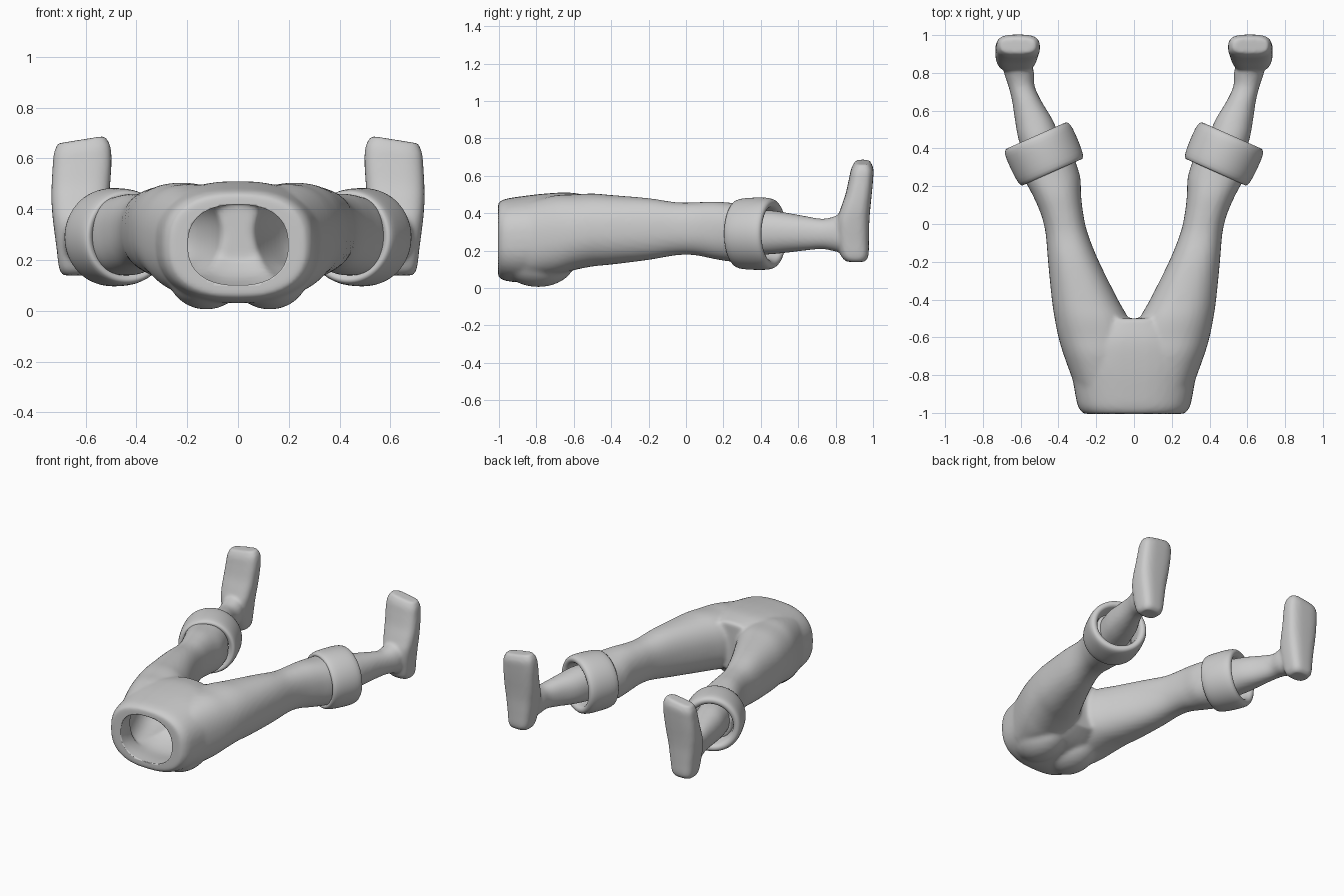
import bpy, bmesh, math
from mathutils import Matrix, Vector

if "Cube" in bpy.data.objects:
    bpy.data.objects.remove(bpy.data.objects["Cube"])

cloth = bpy.data.materials.new("light grey")
cloth.diffuse_color = (0.6, 0.6, 0.6, 1)
cloth.use_nodes = True
cloth.node_tree.nodes["Principled BSDF"].inputs["Base Color"].default_value = cloth.diffuse_color
SIDES = 40


def spline(keys, steps=4):
    """Smoothly fill in rings between the key rings."""
    out = []
    for i in range(len(keys) - 1):
        a, b, c, d = (keys[max(0, min(len(keys) - 1, j))] for j in range(i - 1, i + 3))
        for s in range(steps):
            t = s / steps
            out.append([q + 0.5 * t * (r - p + t * (2 * p - 5 * q + 4 * r - w + t * (3 * (q - r) + w - p)))
                        for p, q, r, w in zip(a, b, c, d)])
    return out + [list(keys[-1])]


def loft(bm, keys, axis, power, side=1):
    """Closed tube; each key is (position, x0, x1, low, high) along y or z."""
    rings = []
    for t, x0, x1, lo, hi in spline(keys):
        ring = []
        for k in range(SIDES):
            c, s = math.cos(math.tau * k / SIDES), math.sin(math.tau * k / SIDES)
            x = (x0 + x1) / 2 + (x1 - x0) / 2 * math.copysign(abs(c) ** (2 / power), c)
            v = (lo + hi) / 2 + (hi - lo) / 2 * math.copysign(abs(s) ** (2 / power), s)
            ring.append(bm.verts.new((side * x, t, v) if axis == "y" else (side * x, v, t)))
        rings.append(ring)
    faces = [bm.faces.new(rings[0]), bm.faces.new(rings[-1][::-1])]
    for a, b in zip(rings, rings[1:]):
        for k in range(SIDES):
            n = (k + 1) % SIDES
            faces.append(bm.faces.new((a[n], a[k], b[k], b[n])))
    bmesh.ops.recalc_face_normals(bm, faces=faces)


def ball(bm, centre, radii):
    bmesh.ops.create_uvsphere(bm, u_segments=24, v_segments=16, radius=1,
                              matrix=Matrix.Translation(centre) @ Matrix.Diagonal((*radii, 1)))


def make(name, bm, voxel=0, smooth=0):
    mesh = bpy.data.meshes.new(name)
    bm.to_mesh(mesh)
    bm.free()
    ob = bpy.data.objects.new(name, mesh)
    bpy.context.collection.objects.link(ob)
    mesh.materials.append(cloth)
    mesh.polygons.foreach_set("use_smooth", [True] * len(mesh.polygons))
    if voxel:
        fuse = ob.modifiers.new("fuse", "REMESH")
        fuse.mode, fuse.voxel_size, fuse.use_smooth_shade = "VOXEL", voxel, True
        soft = ob.modifiers.new("soften", "SMOOTH")
        soft.factor, soft.iterations = 0.5, smooth
    return ob


# Trousers: hips, two legs and the seat fused into one skin
bm = bmesh.new()
loft(bm, [(-1.005, -.265, .265, .06, .455), (-.97, -.295, .295, .04, .475),
          (-.88, -.315, .315, .03, .49), (-.75, -.33, .33, .05, .505),
          (-.62, -.29, .29, .09, .51), (-.50, -.18, .18, .16, .49)], "y", 2.5)
for side in (1, -1):
    loft(bm, [(-.85, .02, .315, .06, .46), (-.70, .0, .37, .07, .495), (-.60, .0, .40, .095, .50),
              (-.50, .03, .42, .115, .505), (-.40, .085, .435, .125, .497), (-.20, .185, .455, .15, .48),
              (-.05, .245, .468, .175, .458), (.05, .268, .492, .175, .458), (.15, .28, .535, .155, .462),
              (.25, .285, .585, .14, .455), (.36, .32, .60, .14, .45)], "y", 2.3, side)
    ball(bm, (side * .125, -.79, .15), (.155, .20, .145))
trousers = make("trousers", bm, .013, 6)

# Hollow behind the waist opening, running into both legs
bm = bmesh.new()
loft(bm, [(-1.1, -.2, .2, .10, .42), (-.95, -.2, .2, .10, .42), (-.8, -.23, .23, .09, .44),
          (-.66, -.2, .2, .13, .44), (-.58, -.12, .12, .2, .42)], "y", 2.4)
for side in (1, -1):
    loft(bm, [(-.85, .03, .25, .12, .42), (-.65, .05, .32, .14, .45), (-.5, .09, .36, .17, .45),
              (-.35, .16, .38, .19, .43), (-.25, .24, .37, .24, .38)], "y", 2.2, side)
hollow = make("waist_hollow", bm, .015, 4)
hollow.hide_render = True
hollow.hide_viewport = True
cut = trousers.modifiers.new("waist opening", "BOOLEAN")
cut.operation, cut.object, cut.solver = "DIFFERENCE", hollow, "EXACT"

# Turned-up cuffs: a thick rounded band spun around each leg
band = [(.125, .03), (.155, -.005), (.176, -.01), (.188, .01), (.193, .06), (.195, .14),
        (.192, .185), (.18, .205), (.16, .208), (.143, .198), (.136, .17), (.132, .10)]
for side, label in ((1, "right"), (-1, "left")):
    bm = bmesh.new()
    place = (Matrix.Translation((side * .435, .28, .29)) @
             Matrix.Rotation(-side * math.radians(24), 4, "Z") @ Matrix.Rotation(math.radians(-90), 4, "X"))
    rings = []
    for k in range(SIDES):
        a = math.tau * k / SIDES
        rings.append([bm.verts.new(place @ Vector((r * math.cos(a), r * math.sin(a), h))) for r, h in band])
    for k in range(SIDES):
        a, b = rings[k], rings[(k + 1) % SIDES]
        for j in range(len(band)):
            n = (j + 1) % len(band)
            bm.faces.new((a[j], b[j], b[n], a[n]))
    bmesh.ops.recalc_face_normals(bm, faces=bm.faces[:])
    cuff = make(label + "_cuff", bm)
    cuff.modifiers.new("round", "SUBSURF").levels = 1

    # Shin and upright foot fused together
    bm = bmesh.new()
    loft(bm, [(.33, .345, .575, .175, .415), (.45, .39, .612, .18, .415), (.55, .43, .63, .19, .40),
              (.65, .49, .645, .202, .382), (.73, .526, .665, .208, .37), (.80, .53, .688, .195, .385),
              (.87, .545, .70, .18, .42), (.93, .56, .70, .19, .40)], "y", 2.2, side)
    loft(bm, [(.14, .57, .69, .86, .955), (.17, .55, .705, .83, .975), (.25, .535, .715, .81, .978),
              (.35, .52, .728, .805, .98), (.42, .51, .734, .825, .985), (.50, .503, .734, .852, .993),
              (.58, .498, .73, .87, 1.0), (.64, .503, .725, .883, 1.002), (.68, .525, .71, .905, .985)],
         "z", 3, side)
    foot = make(label + "_leg_and_foot", bm, .01, 6)
    # Tilt the toe line so the inner edge stands a little higher
    for v in foot.data.vertices:
        v.co.z += max(0, v.co.z - .45) * -.7 * (abs(v.co.x) - .58)
